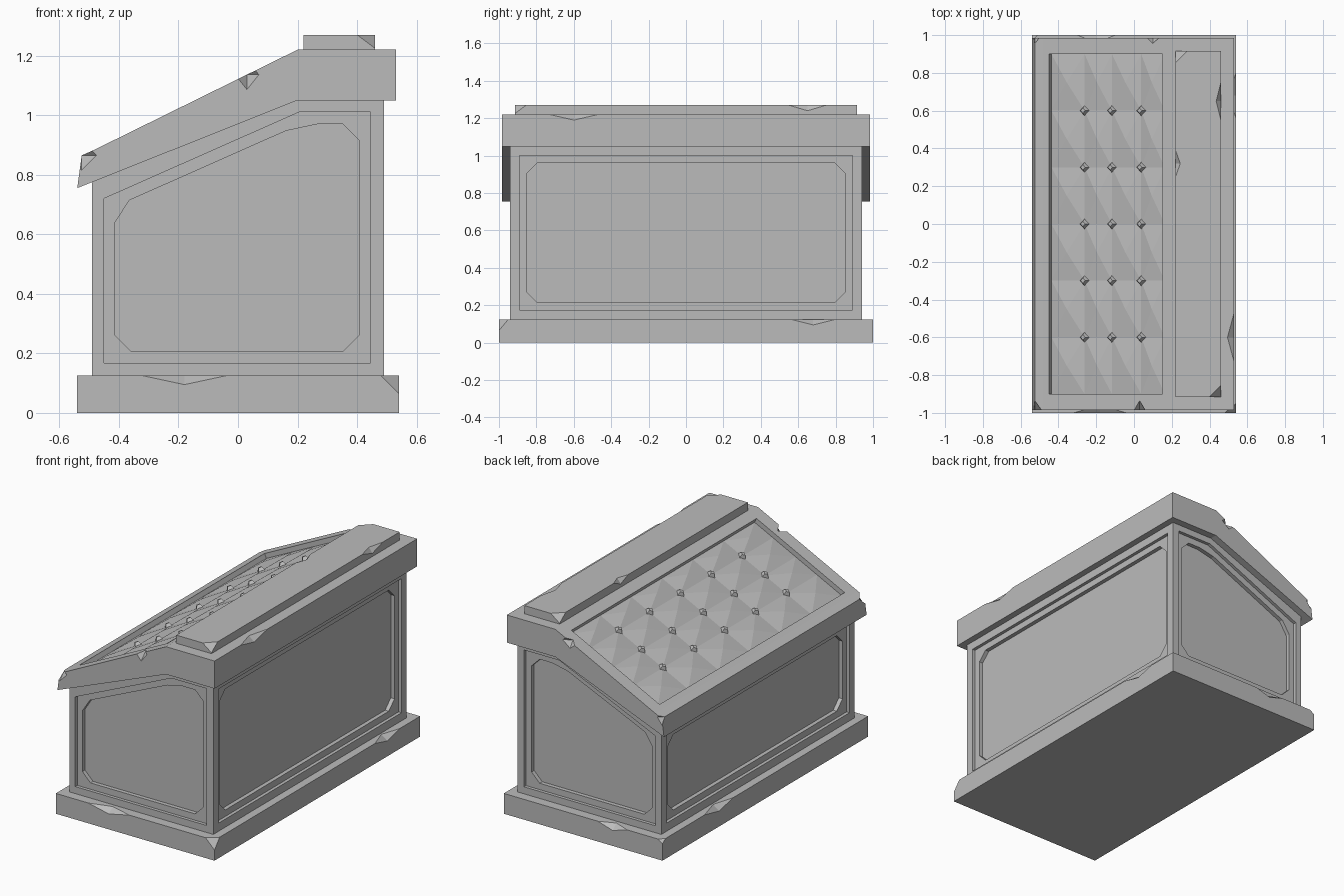
import bpy, bmesh, math
from mathutils import Vector, Matrix

if "Cube" in bpy.data.objects:
    bpy.data.objects.remove(bpy.data.objects["Cube"])

stone = bpy.data.materials.new("grey stone")
stone.use_nodes = True
GREY = (0.5, 0.5, 0.5, 1)
stone.diffuse_color = GREY
stone.node_tree.nodes["Principled BSDF"].inputs["Base Color"].default_value = GREY


def finish(bm, name, cutter=False):
    bmesh.ops.recalc_face_normals(bm, faces=bm.faces)
    me = bpy.data.meshes.new(name)
    bm.to_mesh(me)
    bm.free()
    me.materials.append(stone)
    ob = bpy.data.objects.new(name, me)
    bpy.context.collection.objects.link(ob)
    if cutter:
        ob.hide_render = True
        ob.hide_viewport = True
        ob.display_type = 'WIRE'
    return ob


def prism(bm, pts, axis, lo, hi):
    """Extrude a polygon along y (points are x, z) or along x (points are y, z)."""
    def place(p, d):
        return (p[0], d, p[1]) if axis == "y" else (d, p[0], p[1])
    a = [bm.verts.new(place(p, lo)) for p in pts]
    b = [bm.verts.new(place(p, hi)) for p in pts]
    bm.faces.new(a)
    bm.faces.new(b[::-1])
    for i in range(len(pts)):
        j = (i + 1) % len(pts)
        bm.faces.new((a[i], a[j], b[j], b[i]))


def rect(x0, x1, z0, z1):
    return [(x0, z0), (x1, z0), (x1, z1), (x0, z1)]


def clip_corners(pts, c):
    out = []
    for i, p in enumerate(pts):
        p = Vector(p)
        for q in (pts[i - 1], pts[(i + 1) % len(pts)]):
            out.append(p + (Vector(q) - p).normalized() * c)
    return out


def chips(name, spots):
    """Octahedra centred on corners and edges; each one chips off a facet."""
    bm = bmesh.new()
    for centre, radii in spots:
        tips = [[bm.verts.new(Vector(centre) + Vector([s * r if k == i else 0 for k in range(3)]))
                 for s in (-1, 1)] for i, r in enumerate(radii)]
        for x in tips[0]:
            for y in tips[1]:
                for z in tips[2]:
                    bm.faces.new((x, y, z))
    return finish(bm, name, True)


def cut(ob, cutter):
    m = ob.modifiers.new(cutter.name, 'BOOLEAN')
    m.operation = 'DIFFERENCE'
    m.solver = 'EXACT'
    m.object = cutter


# Plinth with worn edges
bm = bmesh.new()
prism(bm, rect(-0.54, 0.54, 0, 0.125), "y", -1, 1)
plinth = finish(bm, "plinth")
cut(plinth, chips("plinth_chips", [
    ((0.54, -1, 0.125), (0.06, 0.05, 0.06)),
    ((-0.18, -1, 0.125), (0.14, 0.04, 0.03)),
    ((0.54, 0.68, 0.125), (0.04, 0.12, 0.03)),
    ((-0.2, 1, 0.125), (0.1, 0.04, 0.03)),
    ((-0.54, 0.45, 0.125), (0.04, 0.14, 0.03)),
    ((-0.54, 1, 0.125), (0.03, 0.03, 0.02)),
]))

# Body with stepped panels on all four sides
bm = bmesh.new()
prism(bm, [(-0.49, 0.12), (0.49, 0.12), (0.49, 1.1), (0.2, 1.1), (-0.49, 0.82)], "y", -0.94, 0.94)
body = finish(bm, "body")

end_frame = [(-0.45, 0.168), (0.445, 0.168), (0.445, 1.01), (0.205, 1.01), (-0.45, 0.72)]
end_panel = [(-0.415, 0.207), (0.407, 0.207), (0.407, 0.97), (0.212, 0.97), (-0.415, 0.692)]
for name, inset, end, half, z0, tall, low, clip in (
        ("frame_recess", 0.02, end_frame, 0.89, 0.175, 1.0, 0.715, 0),
        ("panel_recess", 0.045, end_panel, 0.85, 0.215, 0.96, 0.68, 0.055)):
    bm = bmesh.new()
    sides = [(end, "y", -1, 0.94), (end, "y", 1, 0.94),
             (rect(-half, half, z0, tall), "x", 1, 0.49),
             (rect(-half, half, z0, low), "x", -1, 0.49)]
    for pts, axis, s, face in sides:
        prism(bm, clip_corners(pts, clip) if clip else pts, axis, s * (face - inset), s * (face + 0.05))
    cut(body, finish(bm, name, True))

# Sloped lid with a sunken field
bm = bmesh.new()
prism(bm, [(-0.54, 0.755), (-0.525, 0.865), (-0.48, 0.885), (0.2, 1.22),
           (0.53, 1.22), (0.53, 1.05), (0.2, 1.05)], "y", -0.985, 0.985)
lid = finish(bm, "lid")

along = Vector((0.68, 0, 0.335)).normalized()
normal = Vector((-along.z, 0, along.x))


def on_slope(x, up=0):
    return Vector((x, 0, 1.22 - (0.2 - x) * along.z / along.x)) + normal * up


bm = bmesh.new()
field = [on_slope(-0.45, -0.035), on_slope(0.15, -0.035), on_slope(0.15, 0.05), on_slope(-0.45, 0.05)]
prism(bm, [(p.x, p.z) for p in field], "y", -0.9, 0.9)
cut(lid, finish(bm, "field_recess", True))
cut(lid, chips("lid_chips", [
    ((0.03, -0.985, 1.136), (0.04, 0.05, 0.05)),
    ((-0.525, -0.985, 0.865), (0.05, 0.05, 0.05)),
    ((-0.525, 0.985, 0.865), (0.03, 0.03, 0.04)),
    ((0.53, -0.6, 1.22), (0.035, 0.13, 0.03)),
    ((0.1, 0.985, 1.17), (0.05, 0.03, 0.04)),
]))

# Tufted cushion: shallow pyramids between the button points
xs = (-0.45, -0.275, -0.13, 0.025, 0.15)
ys = (-0.9, -0.6, -0.3, 0, 0.3, 0.6, 0.9)
bm = bmesh.new()
grid = [[bm.verts.new(on_slope(x, -0.03) + Vector((0, y, 0))) for y in ys] for x in xs]
for i in range(len(xs) - 1):
    for j in range(len(ys) - 1):
        bm.faces.new((grid[i][j], grid[i + 1][j], grid[i + 1][j + 1], grid[i][j + 1]))
bmesh.ops.recalc_face_normals(bm, faces=bm.faces)
if sum(f.normal.z for f in bm.faces) < 0:
    bmesh.ops.reverse_faces(bm, faces=bm.faces)
bmesh.ops.poke(bm, faces=bm.faces, offset=0.016)
finish(bm, "cushion")

# Buttons
bm = bmesh.new()
tilt = Matrix.Rotation(-math.atan2(along.z, along.x), 4, 'Y')
for x in xs[1:-1]:
    for y in ys[1:-1]:
        spot = Matrix.Translation(on_slope(x, -0.02) + Vector((0, y, 0)))
        bmesh.ops.create_cone(bm, cap_ends=True, segments=4, radius1=0.028, radius2=0.014,
                              depth=0.022, matrix=spot @ tilt)
finish(bm, "buttons")

# Ridge cap with broken corners
bm = bmesh.new()
prism(bm, rect(0.22, 0.46, 1.21, 1.27), "y", -0.915, 0.915)
cap = finish(bm, "ridge_cap")
cut(cap, chips("cap_chips", [
    ((0.46, -0.915, 1.27), (0.06, 0.06, 0.045)),
    ((0.22, 0.915, 1.27), (0.06, 0.06, 0.045)),
    ((0.46, 0.65, 1.27), (0.025, 0.1, 0.03)),
    ((0.22, 0.32, 1.27), (0.025, 0.07, 0.03)),
]))
